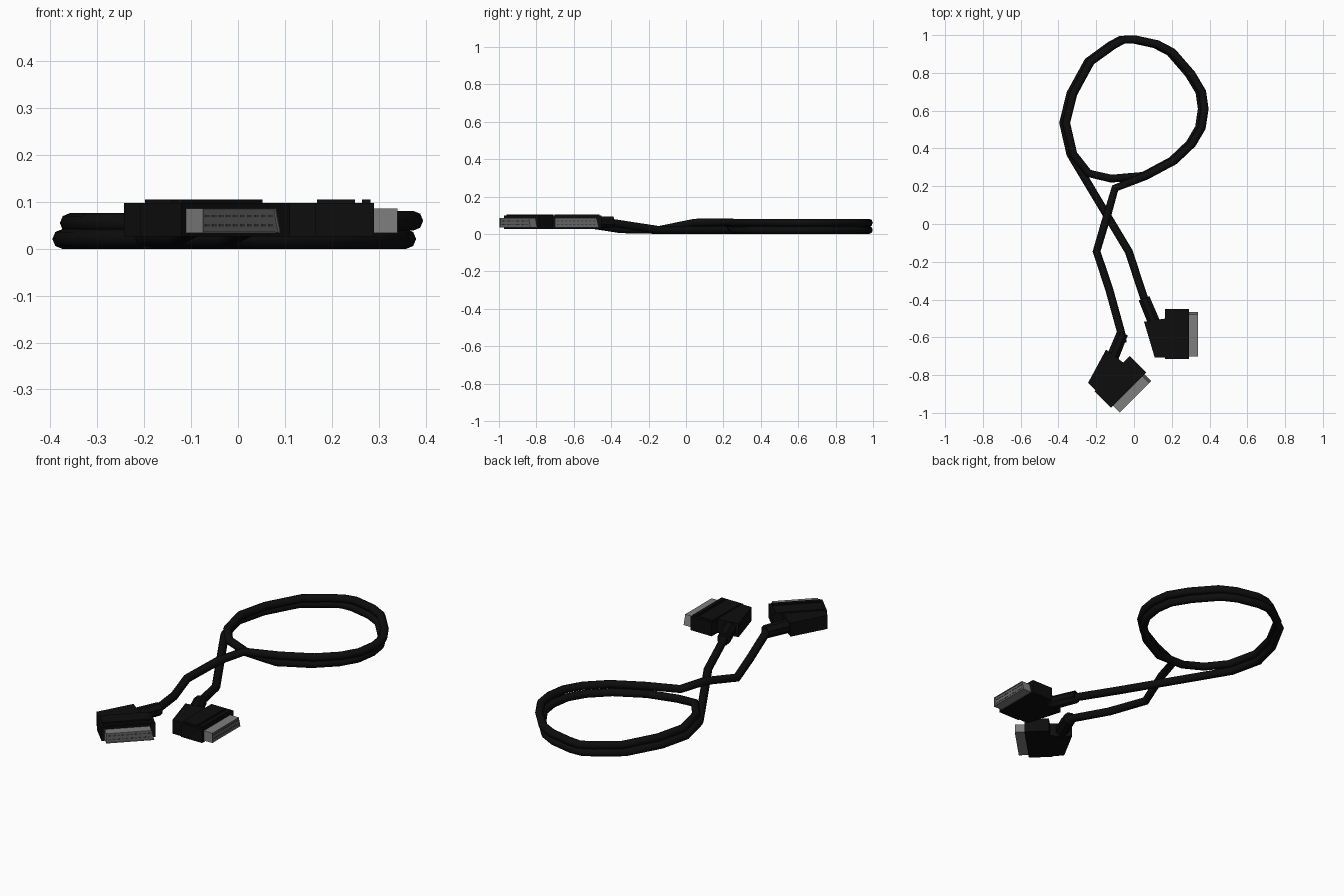
import bpy, bmesh, math
from mathutils import Matrix, Vector

if "Cube" in bpy.data.objects:
    bpy.data.objects.remove(bpy.data.objects["Cube"])


def material(name, value):
    m = bpy.data.materials.new(name)
    m.diffuse_color = (value, value, value, 1)
    m.use_nodes = True
    m.node_tree.nodes["Principled BSDF"].inputs["Base Color"].default_value = m.diffuse_color
    return m


BLACK = material("black_rubber", 0.004)
GREY = material("grey_metal", 0.21)
INSERT = material("dark_grey_insert", 0.13)
SLOT = material("slot_grey", 0.05)


def finish(bm, name, mat, matrix):
    bmesh.ops.recalc_face_normals(bm, faces=bm.faces)
    me = bpy.data.meshes.new(name)
    bm.to_mesh(me)
    bm.free()
    me.materials.append(mat)
    ob = bpy.data.objects.new(name, me)
    bpy.context.collection.objects.link(ob)
    ob.matrix_world = matrix
    return ob


def prism(name, profile, offset, mat, matrix):
    """Extrude a closed 3D profile along an offset."""
    bm = bmesh.new()
    face = bm.faces.new([bm.verts.new(p) for p in profile])
    out = bmesh.ops.extrude_face_region(bm, geom=[face])
    bmesh.ops.translate(bm, vec=offset, verts=[v for v in out["geom"] if isinstance(v, bmesh.types.BMVert)])
    return finish(bm, name, mat, matrix)


def slab(name, outline, z0, z1, mat, matrix):
    return prism(name, [(x, y, z0) for x, y in outline], (0, 0, z1 - z0), mat, matrix)


def rect(x0, x1, y0, y1):
    return [(x0, y0), (x1, y0), (x1, y1), (x0, y1)]


def connector(tag, matrix):
    # Local frame: plug faces +x, origin at the middle of its mouth
    slab(tag + "_front_housing", rect(-0.175, -0.05, -0.132, 0.132), 0.026, 0.098, BLACK, matrix)
    slab(tag + "_rear_housing", [(-0.287, 0.066), (-0.23, -0.125), (-0.17, -0.125), (-0.17, 0.083)],
         0.026, 0.098, BLACK, matrix)
    for i, (x0, x1) in enumerate([(-0.172, -0.09), (-0.076, -0.057)]):
        slab(f"{tag}_top_ridge_{i}", rect(x0, x1, -0.12, 0.12), 0.096, 0.105, BLACK, matrix)

    # Metal shroud with one slanted end and a recessed mouth
    profile = [(-0.055, -0.1175, 0.034), (-0.055, 0.1175, 0.034),
               (-0.055, 0.104, 0.086), (-0.055, -0.1175, 0.086)]
    shroud = prism(tag + "_metal_shroud", profile, (0.055, 0, 0), GREY, matrix)
    shroud.data.materials.append(INSERT)
    bm = bmesh.new()
    bm.from_mesh(shroud.data)
    mouth = max(bm.faces, key=lambda f: f.calc_center_median().x)
    bmesh.ops.inset_region(bm, faces=[mouth], thickness=0.004)
    hole = bmesh.ops.extrude_face_region(bm, geom=[mouth])["geom"]
    bmesh.ops.translate(bm, vec=(-0.005, 0, 0), verts=[v for v in hole if isinstance(v, bmesh.types.BMVert)])
    next(f for f in hole if isinstance(f, bmesh.types.BMFace)).material_index = 1
    if mouth.is_valid:
        bm.faces.remove(mouth)
    bm.to_mesh(shroud.data)
    bm.free()

    # Two rows of contact slots
    bm = bmesh.new()
    for z in (0.05, 0.07):
        for i in range(10):
            m = Matrix.Translation((-0.005, -0.099 + i * 0.0212, z)) @ Matrix.Diagonal((0.003, 0.013, 0.005, 1))
            bmesh.ops.create_cube(bm, size=1, matrix=m)
    finish(bm, tag + "_contact_slots", SLOT, matrix)

    # Strain relief sleeve
    a, b = Vector((-0.287, 0.19, 0.062)), Vector((-0.235, 0.065, 0.062))
    bm = bmesh.new()
    turn = (b - a).to_track_quat("Z", "Y").to_matrix().to_4x4()
    bmesh.ops.create_cone(bm, cap_ends=True, segments=8, radius1=0.033, radius2=0.035, depth=(b - a).length,
                          matrix=Matrix.Translation((a + b) / 2) @ turn @ Matrix.Rotation(math.pi / 8, 4, "Z"))
    finish(bm, tag + "_strain_relief", BLACK, matrix)


connector("right_plug", Matrix.Translation((0.34, -0.583, 0)))
connector("left_plug", Matrix.Translation((0.008, -0.915, 0)) @ Matrix.Rotation(-math.pi / 4, 4, "Z"))

# Cable: left plug, upper turn, lower turn, right plug
right_arc = [(0.06, 0.255), (0.21, 0.335), (0.305, 0.425), (0.355, 0.51), (0.37, 0.61), (0.357, 0.7),
             (0.3, 0.795), (0.2, 0.91), (0.12, 0.952), (0, 0.978)]
left_arc = [(-0.06, 0.975), (-0.115, 0.945), (-0.232, 0.86), (-0.325, 0.69), (-0.363, 0.535), (-0.325, 0.37)]
path = [(-0.06, -0.63, 0.062), (-0.068, -0.575, 0.06), (-0.13, -0.35, 0.025), (-0.198, -0.145, 0.021),
        (-0.142, 0.045, 0.06), (-0.1, 0.19, 0.062)]
path += [(x + 0.004, y, 0.06) for x, y in right_arc]
path += [(x + 0.004, y, 0.055) for x, y in left_arc]
path += [(-0.24, 0.268, 0.055), (-0.12, 0.24, 0.035)]
path += [(x - 0.011, y, 0.021) for x, y in right_arc]
path += [(x - 0.012, y, 0.021) for x, y in left_arc]
path += [(-0.25, 0.225, 0.021), (-0.028, -0.145, 0.021), (0.056, -0.4, 0.06), (0.075, -0.44, 0.062)]

curve = bpy.data.curves.new("cable", "CURVE")
curve.dimensions = "3D"
curve.twist_mode = "Z_UP"
curve.bevel_depth = 0.021
curve.bevel_resolution = 2
curve.use_fill_caps = True
spline = curve.splines.new("POLY")
spline.points.add(len(path) - 1)
for p, co in zip(spline.points, path):
    p.co = (*co, 1)
curve.materials.append(BLACK)
cable = bpy.data.objects.new("cable", curve)
bpy.context.collection.objects.link(cable)
bpy.context.view_layer.objects.active = cable
cable.select_set(True)
bpy.ops.object.convert(target="MESH")
